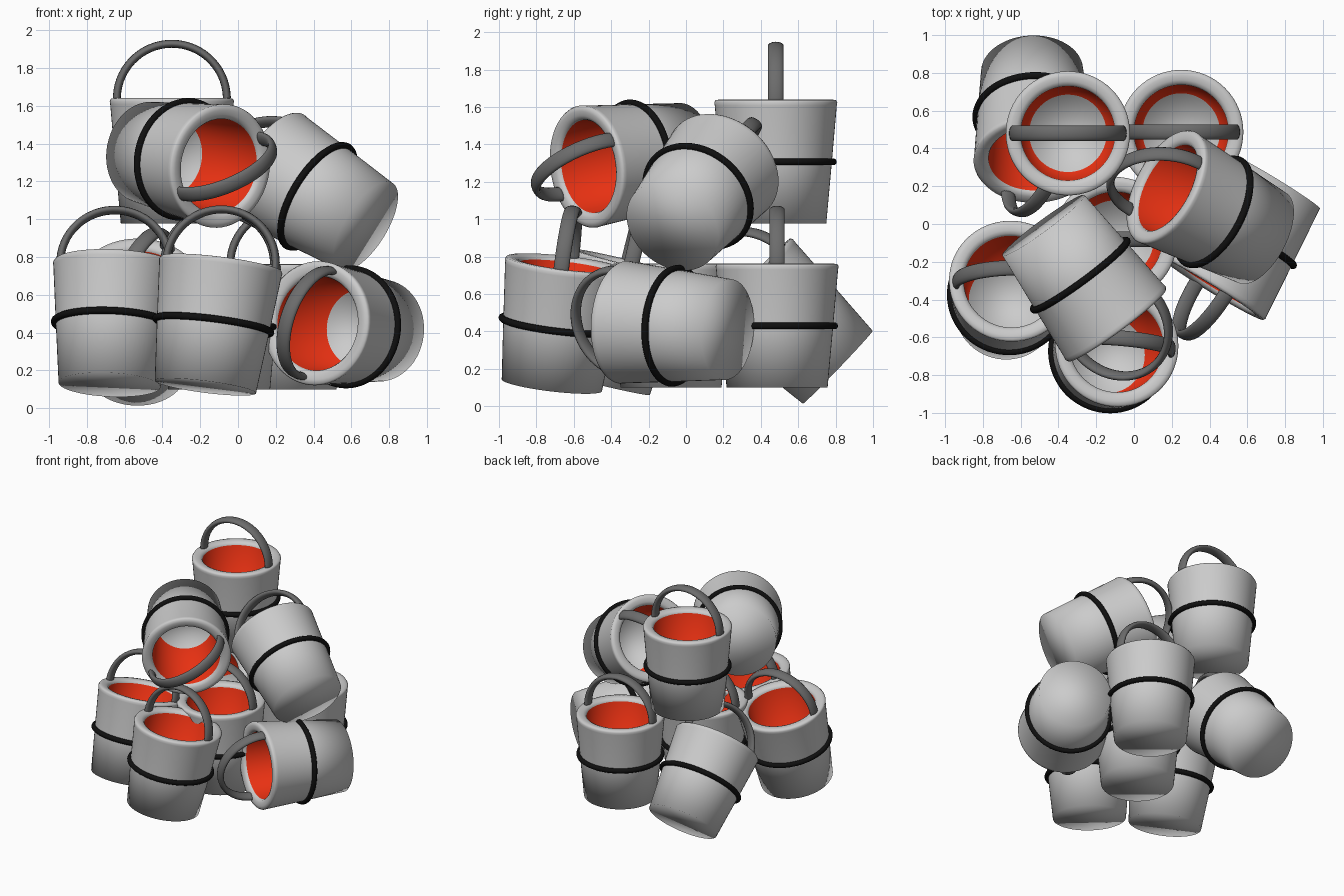
import bpy, bmesh
from math import sin, cos, pi, tau
from mathutils import Vector, Matrix

if "Cube" in bpy.data.objects:
    bpy.data.objects.remove(bpy.data.objects["Cube"])


def material(name, rgb):
    m = bpy.data.materials.new(name)
    m.diffuse_color = (*rgb, 1)
    m.use_nodes = True
    m.node_tree.nodes["Principled BSDF"].inputs["Base Color"].default_value = m.diffuse_color
    return m


GREY = material("light_grey", (0.8, 0.8, 0.8))
RED = material("red_lining", (0.8, 0.03, 0.006))
DARK = material("dark_grey", (0.15, 0.15, 0.15))
BLACK = material("black", (0.005, 0.005, 0.005))


def finish(bm, name, mats):
    bmesh.ops.recalc_face_normals(bm, faces=bm.faces)
    mesh = bpy.data.meshes.new(name)
    for f in bm.faces:
        f.smooth = True
    bm.to_mesh(mesh)
    bm.free()
    for m in mats:
        mesh.materials.append(m)
    return mesh


def skin(bm, rings, closed=False):
    """Join consecutive vertex rings with quads; returns the rows of faces."""
    pairs = list(zip(rings, rings[1:] + rings[:1]))
    rows = []
    for a, b in pairs if closed else pairs[:-1]:
        n = len(a)
        rows.append([bm.faces.new((a[i], a[(i + 1) % n], b[(i + 1) % n], b[i]))
                     for i in range(n)])
    return rows


def body_mesh(n=64):
    # outside wall, rounded rim, red lining, floor; local origin is the rim centre
    profile = [(0.27, -0.66), (0.30, -0.33), (0.326, -0.03), (0.329, -0.012),
               (0.322, 0), (0.30, 0.003), (0.275, 0), (0.258, -0.008),
               (0.25, -0.022), (0.205, -0.45)]
    bm = bmesh.new()
    rings = [[bm.verts.new((r * cos(tau * i / n), r * sin(tau * i / n), z))
              for i in range(n)] for r, z in profile]
    rows = skin(bm, rings)
    for f in rows[-1]:
        f.material_index = 1
    bm.faces.new(rings[0])
    bm.faces.new(rings[-1])
    return finish(bm, "bucket_body", [GREY, RED])


def band_mesh(n=64, m=10, R=0.307, r=0.019, z=-0.33):
    bm = bmesh.new()
    rings = [[bm.verts.new(((R + r * cos(tau * j / m)) * cos(tau * i / n),
                            (R + r * cos(tau * j / m)) * sin(tau * i / n),
                            z + r * sin(tau * j / m)))
              for j in range(m)] for i in range(n)]
    skin(bm, rings, closed=True)
    return finish(bm, "bucket_band", [BLACK])


def handle_mesh(n=32, m=14, R=0.291, thick=0.021, wide=0.042):
    # half ring of oval section, ends sunk into the rim
    bm = bmesh.new()
    rings = []
    for i in range(n + 1):
        t = -0.06 + (pi + 0.12) * i / n
        ring = []
        for j in range(m):
            q = R + thick * cos(tau * j / m)
            ring.append(bm.verts.new((q * cos(t), wide * sin(tau * j / m), q * sin(t))))
        rings.append(ring)
    skin(bm, rings)
    bm.faces.new(rings[0])
    bm.faces.new(rings[-1])
    return finish(bm, "bucket_handle", [DARK])


PARTS = {"body": body_mesh(), "band": band_mesh(), "handle": handle_mesh()}


def bucket(name, rim, axis, span):
    """Place a bucket by rim centre, axis (towards the opening) and handle span."""
    z = Vector(axis).normalized()
    x = Vector(span)
    x = (x - z * x.dot(z)).normalized()
    y = z.cross(x)
    mat = Matrix.Translation(rim) @ Matrix((x, y, z)).transposed().to_4x4()
    for part, mesh in PARTS.items():
        ob = bpy.data.objects.new(f"{name}_bucket_{part}", mesh)
        ob.matrix_world = mat
        bpy.context.collection.objects.link(ob)


UP, X = (0, 0, 1), (1, 0, 0)
# upright buckets
bucket("top", (-0.35, 0.48, 1.637), UP, X)
bucket("back_right", (0.25, 0.487, 0.76), UP, X)
bucket("middle", (-0.10, -0.08, 0.76), UP, X)
# leaning front buckets
bucket("front_left", (-0.65, -0.30, 0.765), (0.045, 0.235, 0.97), (1, 0.03, 0))
bucket("front", (-0.09, -0.64, 0.763), (0.125, 0.117, 0.985), (1, -0.08, 0))
# tipped and lying buckets
bucket("right_lying", (0.41, -0.34, 0.45), (-0.52, -0.85, 0.06), (0.27, -0.1, 0.96))
bucket("back_left_tipped", (-0.52, 0.335, 0.665), (0.03, -0.72, 0.69), (0.5, 0.6, 0.62))
bucket("upper_front", (-0.09, -0.535, 1.28), (0.59, -0.80, -0.11), (0.73, 0.47, 0.50))
bucket("upper_right", (0.165, 0.20, 1.28), (-0.77, 0.41, 0.48), (0.63, 0.42, 0.65))
